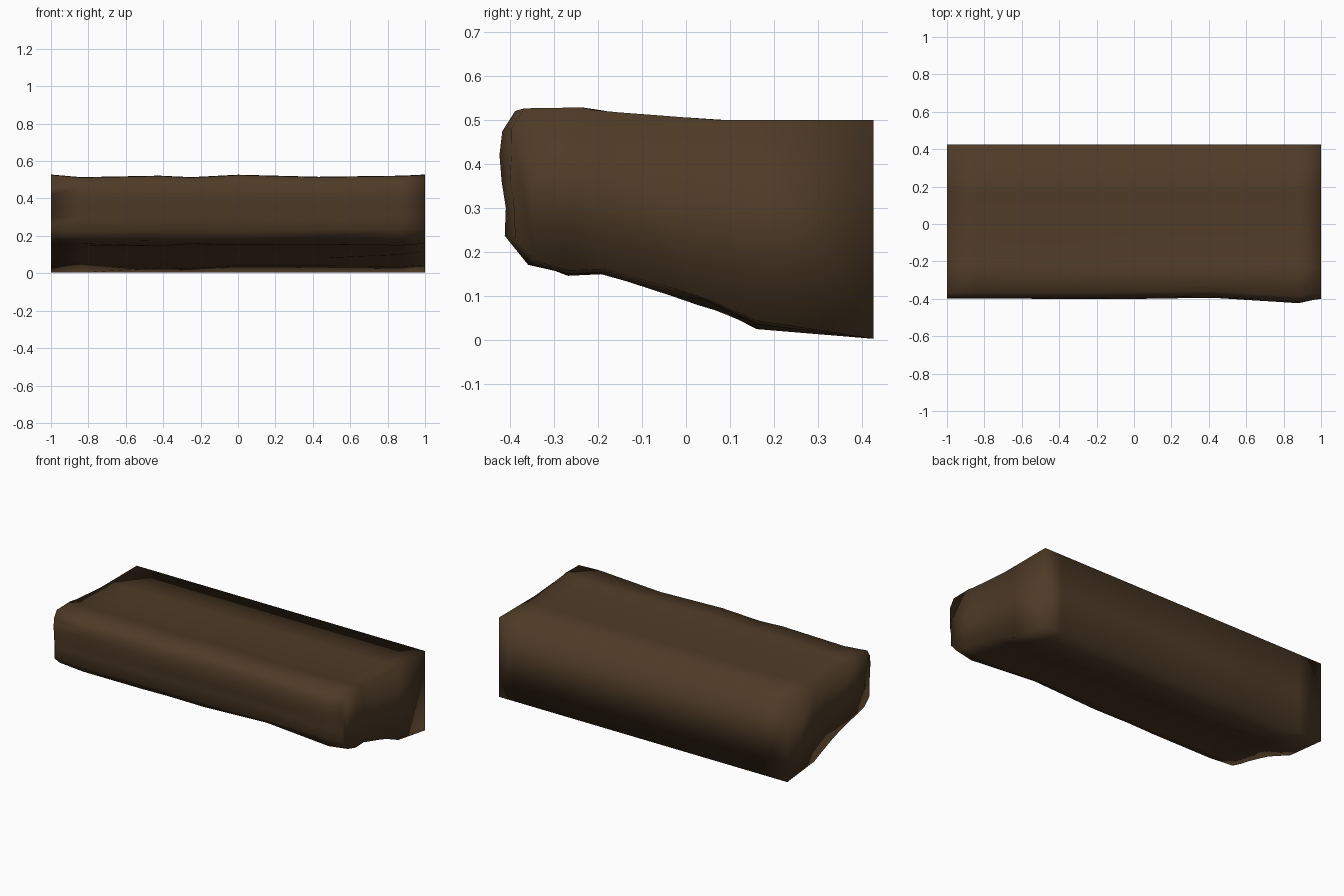
import bpy, bmesh, random

if "Cube" in bpy.data.objects:
    bpy.data.objects.remove(bpy.data.objects["Cube"])

random.seed(4)

# Cross-section (y, z): matching lower and upper points from back to front
lower = [(0.425, 0.003), (0.16, 0.04), (0.035, 0.09), (-0.03, 0.112), (-0.19, 0.16),
         (-0.27, 0.157), (-0.34, 0.18), (-0.39, 0.23)]
upper = [(0.425, 0.5), (0.16, 0.5), (0.075, 0.5), (-0.16, 0.507), (-0.2, 0.512),
         (-0.24, 0.518), (-0.365, 0.516), (-0.395, 0.47)]
nose = [(-0.385, 0.3), (-0.398, 0.36), (-0.4, 0.42)]

# Stations along the length: x, front bulge, top lift, rise of the lower bend
stations = [(-1, 0.0, 0.010, -0.010), (-0.84, 0.0, -0.004, 0.022),
            (-0.42, 0.002, 0.004, -0.012), (-0.25, 0.0, -0.004, -0.015),
            (0, 0.0, 0.009, 0.0), (0.43, -0.005, -0.002, 0.0),
            (0.88, 0.022, 0.004, -0.004), (1, 0.0, 0.010, 0.004)]

bm = bmesh.new()
loop_pts = lower + nose + upper[::-1]
rings = []
for x, bulge, lift, rise in stations:
    ring = []
    for i, (y, z) in enumerate(loop_pts):
        if y < 0.42:                              # back edges stay straight
            if i < len(lower):
                z += rise if y > 0.1 else random.uniform(-0.012, 0.008)
            elif z > 0.46 and y < 0.05:
                z += lift
            if y < -0.33:
                y -= bulge + random.uniform(-0.004, 0.002)
            elif y < 0.1:
                y += random.uniform(-0.008, 0.008)
        ring.append(bm.verts.new((x, y, z)))
    rings.append(ring)

# Skin between stations
n = len(loop_pts)
for a, b in zip(rings, rings[1:]):
    for i in range(n):
        j = (i + 1) % n
        bm.faces.new((a[i], a[j], b[j], b[i]))

# End caps: strips joining lower and upper points, plus the rounded nose
m = len(lower)
for ring in (rings[0], rings[-1]):
    for i in range(m - 1):
        bm.faces.new((ring[i], ring[i + 1], ring[n - 2 - i], ring[n - 1 - i]))
    bm.faces.new(ring[m - 1:n - m + 1])

bmesh.ops.recalc_face_normals(bm, faces=bm.faces)
for f in bm.faces:
    f.smooth = True
mesh = bpy.data.meshes.new("rock_ledge")
bm.to_mesh(mesh)
bm.free()

# Single dark brown colour
mat = bpy.data.materials.new("dark brown")
mat.diffuse_color = (0.078, 0.044, 0.020, 1)
mat.use_nodes = True
mat.node_tree.nodes["Principled BSDF"].inputs["Base Color"].default_value = mat.diffuse_color
mesh.materials.append(mat)
bpy.context.collection.objects.link(bpy.data.objects.new("rock_ledge", mesh))
